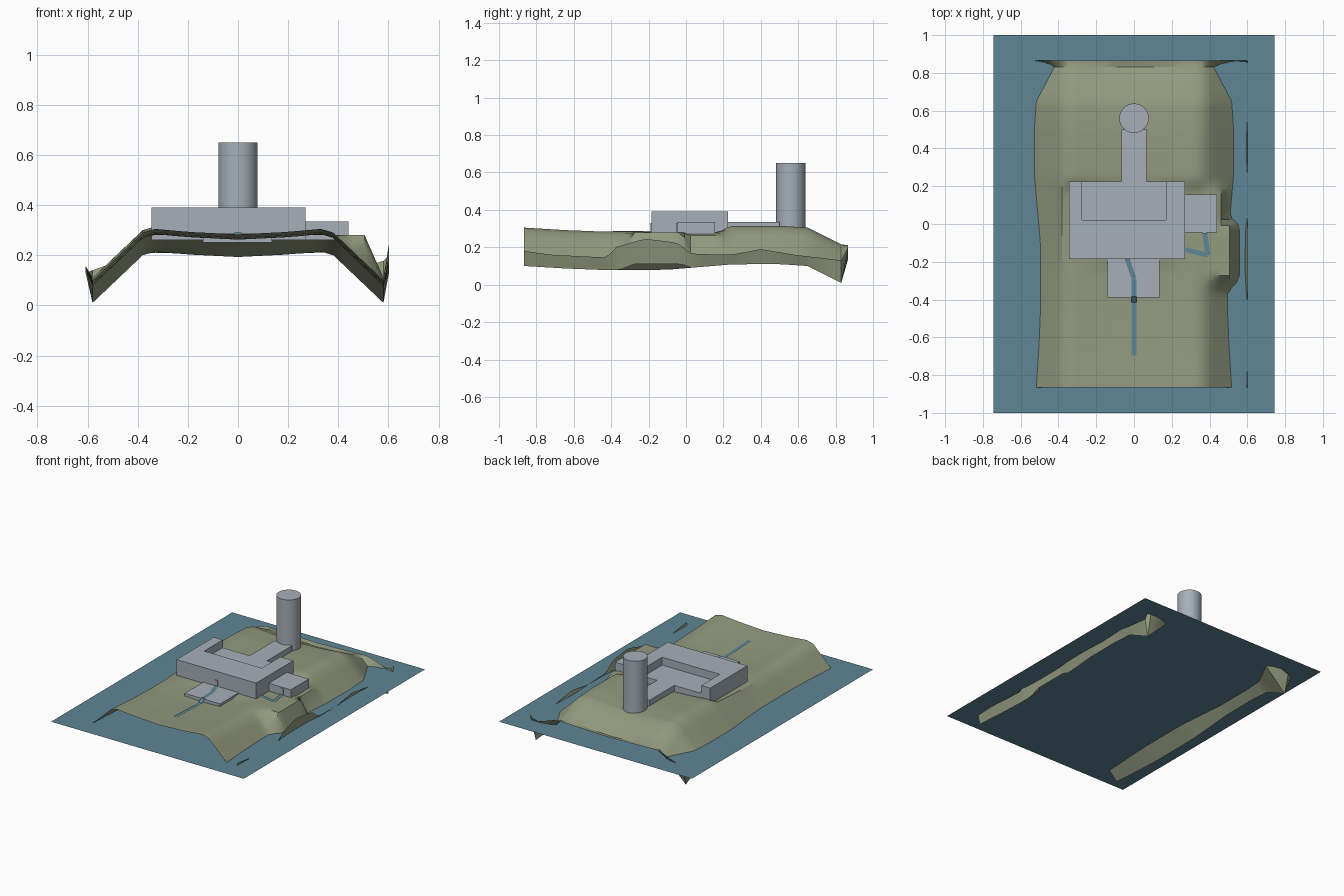
import bpy, bmesh, math

if "Cube" in bpy.data.objects:
    bpy.data.objects.remove(bpy.data.objects["Cube"])


def material(name, color):
    m = bpy.data.materials.new(name)
    m.use_nodes = True
    m.diffuse_color = (*color, 1)
    m.node_tree.nodes["Principled BSDF"].inputs["Base Color"].default_value = (*color, 1)
    return m


GRASS = material("olive ground", (0.29, 0.32, 0.21))
WATER = material("blue water", (0.11, 0.24, 0.30))
STONE = material("grey stone", (0.38, 0.43, 0.48))
WATER_Z = 0.16
FLOOR = 0.28


def lerp(points, t):
    """Piecewise linear lookup through (position, value) pairs."""
    if t <= points[0][0]:
        return points[0][1]
    for (a, va), (b, vb) in zip(points, points[1:]):
        if t <= b:
            return va + (vb - va) * (t - a) / (b - a)
    return points[-1][1]


def mesh_object(name, bm, mat, smooth=False):
    me = bpy.data.meshes.new(name)
    bm.to_mesh(me)
    bm.free()
    ob = bpy.data.objects.new(name, me)
    bpy.context.collection.objects.link(ob)
    me.materials.append(mat)
    if smooth:
        bpy.ops.object.select_all(action='DESELECT')
        ob.select_set(True)
        bpy.context.view_layer.objects.active = ob
        bpy.ops.object.shade_smooth_by_angle(angle=math.radians(30))
    return ob


def prism(name, outline, z0, z1, mat=STONE):
    bm = bmesh.new()
    base = bm.faces.new([bm.verts.new((x, y, z0)) for x, y in outline])
    top = bmesh.ops.extrude_face_region(bm, geom=[base])["geom"]
    for v in top:
        if isinstance(v, bmesh.types.BMVert):
            v.co.z = z1
    bmesh.ops.recalc_face_normals(bm, faces=bm.faces)
    return mesh_object(name, bm, mat)


def box(name, x0, x1, y0, y1, z0, z1, mat=STONE):
    return prism(name, [(x0, y0), (x1, y0), (x1, y1), (x0, y1)], z0, z1, mat)


# Hill shape: crest height along y, and drop from the crest across x
CREST = [(-.865, .305), (-.65, .292), (-.45, .284), (-.1, .285), (.25, .314),
         (.5, .315), (.65, .305), (.83, .215)]
DROP = [(0, -.022), (.2, -.012), (.33, 0), (.38, -.015), (.58, -.205)]
RIGHT_LIP = [(-.865, .18), (-.72, .16), (-.42, .145), (-.38, .2), (-.22, .245),
             (-.05, .225), (.03, .165), (.24, .16), (.4, .19), (.58, .16), (.83, .13)]


def ground_z(x, y):
    z = lerp(CREST, y) + lerp(DROP, abs(x))
    # Levelled building site
    site = (lerp([(-.39, 0), (-.36, 1), (.45, 1), (.49, 0)], x)
            * lerp([(-.24, 0), (-.2, 1), (.17, 1), (.23, 0)], y))
    z += (FLOOR - z) * site
    # Shelf on the +x shore
    shelf = lerp([(.36, FLOOR), (.505, FLOOR), (.58, .11)], x)
    blend = lerp([(-.35, 0), (-.28, 1), (-.02, 1), (.03, 0)], y)
    if x > .36 and shelf > z:
        z += (shelf - z) * blend
    return z


# Ground sheet with upturned rim
half = [.06, .12, .18, .24, .29, .33, .355, .38, .42, .46, .505, .54, .58]
xs = [-x for x in reversed(half)] + [0] + half
ys = [-.865 + i * 1.515 / 46 for i in range(47)] + [.71, .77, .83]
bm = bmesh.new()
rows = []
for y in ys:
    row = [(x, y, ground_z(x, y)) for x in xs]
    rows.append([(-.608, y, .157)] + row + [(.602, y, lerp(RIGHT_LIP, y))])
BACK_LIP = [(-.608, .13), (-.53, .158), (-.4, .212), (0, .2), (.4, .213), (.56, .158), (.602, .2)]
rows.append([(x, .865, lerp(BACK_LIP, x)) for x in [-.608] + xs + [.602]])
grid = [[bm.verts.new(p) for p in row] for row in rows]
for r0, r1 in zip(grid, grid[1:]):
    for i in range(len(r0) - 1):
        bm.faces.new((r0[i], r0[i + 1], r1[i + 1], r1[i]))
mesh_object("island_ground", bm, GRASS, True)

# Water sheet
bm = bmesh.new()
bm.faces.new([bm.verts.new((x, y, WATER_Z)) for x, y in
              [(-.745, -1), (.745, -1), (.745, 1), (-.745, 1)]])
mesh_object("water", bm, WATER)

# Main hall: U-shaped block around a low court
prism("main_hall", [(-.345, -.185), (.27, -.185), (.27, .225), (.17, .225),
                    (.17, .02), (-.275, .02), (-.275, .225), (-.345, .225)], FLOOR - .02, .39)
box("courtyard_floor", -.275, .17, .02, .225, FLOOR - .02, .335)
box("walkway", -.067, .067, .225, .5, FLOOR - .02, .335)
box("side_annex", .27, .44, -.045, .155, FLOOR - .02, .335)
box("front_terrace", -.14, .135, -.39, -.185, .25, .287)
box("hall_door", -.046, -.024, -.19, -.185, FLOOR, .33)
box("annex_door", .362, .384, -.05, -.045, FLOOR, .33)

# Round tower
bm = bmesh.new()
bmesh.ops.create_cone(bm, cap_ends=True, segments=40, radius1=.078, radius2=.078, depth=.37)
bmesh.ops.translate(bm, vec=(0, .56, .465), verts=bm.verts)
mesh_object("tower", bm, STONE, True)


def path(name, points, width=.026):
    """Thin ribbon draped just above the ground and terrace."""
    bm = bmesh.new()
    for (ax, ay), (bx, by) in zip(points, points[1:]):
        length = math.hypot(bx - ax, by - ay)
        nx, ny = (ay - by) / length * width / 2, (bx - ax) / length * width / 2
        steps = max(2, int(length / .03))
        last = None
        for i in range(steps + 1):
            t = i / steps
            x, y = ax + (bx - ax) * t, ay + (by - ay) * t
            z = ground_z(x, y) + .005
            if y > -.4 and abs(x) < .14:
                z = max(z, .291)
            pair = [bm.verts.new((x + s * nx, y + s * ny, z)) for s in (-1, 1)]
            if last:
                bm.faces.new((last[0], pair[0], pair[1], last[1]))
            last = pair
    bmesh.ops.recalc_face_normals(bm, faces=bm.faces)
    for f in bm.faces:
        if f.normal.z < 0:
            f.normal_flip()
    return mesh_object(name, bm, WATER)


path("front_path", [(-.035, -.185), (0, -.29), (0, -.695)])
path("side_path", [(.375, -.045), (.39, -.165), (.27, -.135)])
